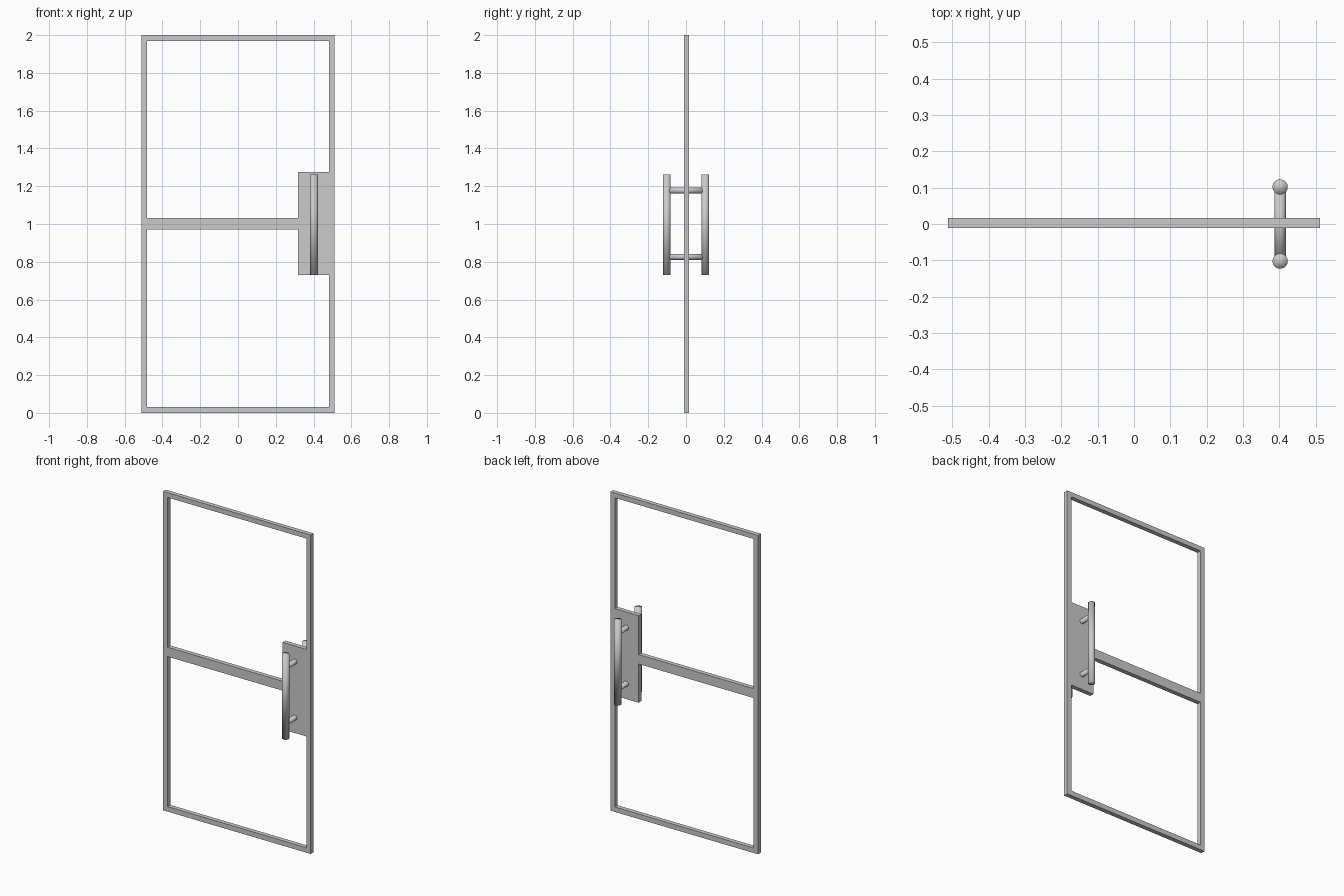
import bpy
from math import pi

if "Cube" in bpy.data.objects:
    bpy.data.objects.remove(bpy.data.objects["Cube"])

X, INNER = 0.512, 0.482          # frame outer / inner half width
RAIL_LO, RAIL_HI = 0.972, 1.031  # middle rail
PLATE_X, PLATE_LO, PLATE_HI = 0.317, 0.729, 1.275
HANDLE_X, HANDLE_Y = 0.402, 0.102


def profile_panel(name, outlines, y, thickness):
    """Extrude nested XZ outlines (outer loop plus holes) along y."""
    curve = bpy.data.curves.new(name, 'CURVE')
    curve.dimensions = '2D'
    curve.fill_mode = 'BOTH'
    curve.extrude = thickness / 2
    for pts in outlines:
        sp = curve.splines.new('POLY')
        sp.points.add(len(pts) - 1)
        for p, (px, pz) in zip(sp.points, pts):
            p.co = (px, pz, 0, 1)
        sp.use_cyclic_u = True
    ob = bpy.data.objects.new(name, curve)
    bpy.context.collection.objects.link(ob)
    ob.location.y = y
    ob.rotation_euler.x = pi / 2
    bpy.ops.object.select_all(action='DESELECT')
    ob.select_set(True)
    bpy.context.view_layer.objects.active = ob
    bpy.ops.object.convert(target='MESH')
    bpy.ops.object.shade_flat()


def rod(name, radius, length, location, rotation=(0, 0, 0)):
    """Fully smooth-shaded cylinder."""
    bpy.ops.mesh.primitive_cylinder_add(vertices=32, radius=radius, depth=length,
                                        location=location, rotation=rotation)
    bpy.context.object.name = name
    bpy.ops.object.shade_smooth()


# Door frame: outer border, middle rail and lock plate in one flush panel
outer = [(-X, 0), (X, 0), (X, 2), (-X, 2)]
upper_opening = [(-INNER, RAIL_HI), (PLATE_X, RAIL_HI), (PLATE_X, PLATE_HI),
                 (INNER, PLATE_HI), (INNER, 1.97), (-INNER, 1.97)]
lower_opening = [(-INNER, 0.031), (INNER, 0.031), (INNER, PLATE_LO),
                 (PLATE_X, PLATE_LO), (PLATE_X, RAIL_LO), (-INNER, RAIL_LO)]
profile_panel("door_frame", [outer, upper_opening, lower_opening], 0.003, 0.028)

# Pull bars on both faces
for side, y in (("front", -HANDLE_Y), ("back", HANDLE_Y)):
    rod(f"{side}_pull_bar", 0.021, 0.53, (HANDLE_X, y, 0.996))

# Standoffs through the plate joining the bars
for level, z in (("lower", 0.826), ("upper", 1.177)):
    rod(f"{level}_standoff", 0.0155, 0.19, (HANDLE_X, 0, z), (pi / 2, 0, 0))
